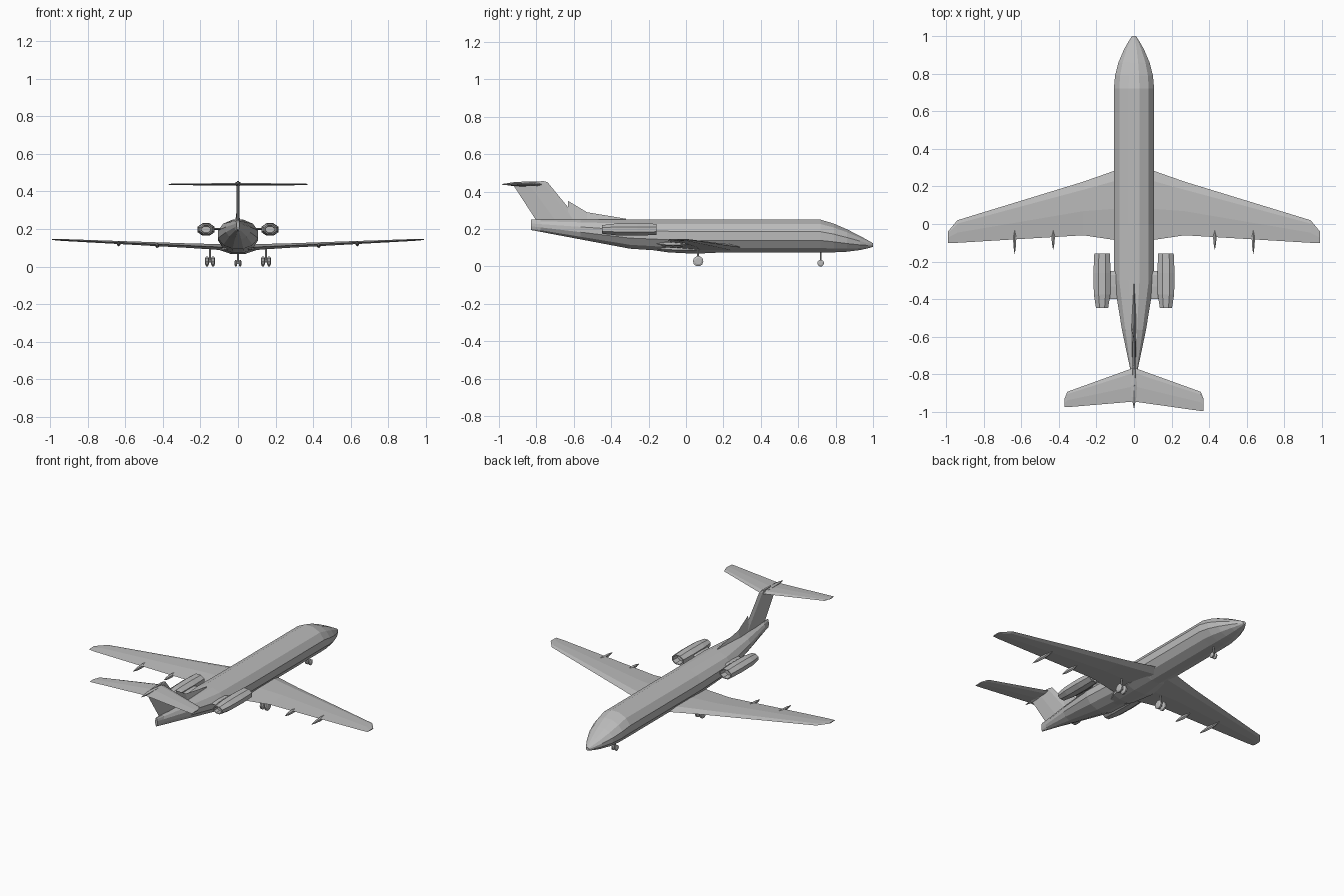
import bpy, bmesh
from math import cos, sin, pi
from mathutils import Vector

if "Cube" in bpy.data.objects:
    bpy.data.objects.remove(bpy.data.objects["Cube"])

GREY = (0.5, 0.5, 0.5, 1)
grey = bpy.data.materials.new("airframe grey")
grey.use_nodes = True
grey.diffuse_color = GREY
grey.node_tree.nodes["Principled BSDF"].inputs["Base Color"].default_value = GREY

UP = Vector((0, 0, 1))
SIDEWAYS = Vector((1, 0, 0))


def loft(name, rings):
    """Skin a series of equal-length point rings and cap both ends."""
    bm = bmesh.new()
    loops = [[bm.verts.new(point) for point in ring] for ring in rings]
    for near, far in zip(loops, loops[1:]):
        for i in range(len(near)):
            bm.faces.new((near[i - 1], near[i], far[i], far[i - 1]))
    bm.faces.new(loops[0])
    bm.faces.new(loops[-1])
    bmesh.ops.recalc_face_normals(bm, faces=bm.faces)
    mesh = bpy.data.meshes.new(name)
    bm.to_mesh(mesh)
    bm.free()
    mesh.materials.append(grey)
    bpy.context.collection.objects.link(bpy.data.objects.new(name, mesh))


def oval(x, y, z, half_width, half_height, sides):
    """Faceted oval ring facing along y, flat on top."""
    reach = 1 / cos(pi / sides)
    angles = [(i + 0.5) * 2 * pi / sides for i in range(sides)]
    return [(x + half_width * reach * cos(a), y, z + half_height * reach * sin(a)) for a in angles]


def pod(name, centre, half_size, profile, sides):
    """Streamlined body; the profile lists (position along length, girth)."""
    x, y, z = centre
    width, length, height = half_size
    loft(name, [oval(x, y + t * length, z, width * girth, height * girth, sides)
                for t, girth in profile])


def blade(name, stations, normal):
    """Tapered six-sided aerofoil through pairs of leading and trailing points."""
    rings = []
    for lead, trail in stations:
        lead, trail = Vector(lead), Vector(trail)
        bulge = normal * (lead - trail).length / 24
        front, rear = lead.lerp(trail, 0.15), lead.lerp(trail, 0.55)
        rings.append([lead, front + bulge, rear + bulge, trail, rear - bulge, front - bulge])
    loft(name, rings)


def rod(name, start, end, radius):
    """Thin six-sided strut between two points."""
    start, end = Vector(start), Vector(end)
    turn = (end - start).to_track_quat('Z', 'Y')
    circle = [turn @ Vector((radius * cos(i * pi / 3), radius * sin(i * pi / 3), 0))
              for i in range(6)]
    loft(name, [[point + offset for offset in circle] for point in (start, end)])


def wheel(name, x, y, radius, half_width):
    """Chunky tyre with bevelled shoulders, resting on the ground."""
    rings = []
    for across, size in ((-1, 0.6), (-0.5, 1), (0.5, 1), (1, 0.6)):
        spokes = [(radius * size * cos(i * pi / 5), radius * size * sin(i * pi / 5))
                  for i in range(10)]
        rings.append([(x + across * half_width, y + a, radius + b) for a, b in spokes])
    loft(name, rings)


# Fuselage: tapered tail, straight barrel, drooping nose
RADIUS, ROOF, KEEL = 0.107, 0.25, 0.075
TAIL_START, TAIL_LENGTH = -0.3, 0.53
NOSE_START, NOSE_LENGTH = 0.72, 0.28
sections = []
for t in (1, 0.9, 0.5, 0):
    sections.append((TAIL_START - TAIL_LENGTH * t, RADIUS * (1 - 0.93 * t ** 1.2),
                     KEEL + 0.02 + 0.1 * t, ROOF))
sections.append((0, RADIUS, KEEL, ROOF))
for t in (0, 0.25, 0.5, 0.75, 0.9, 1):
    sections.append((NOSE_START + NOSE_LENGTH * t, RADIUS * (1 - 0.9 * t * t),
                     KEEL + 0.03 * t ** 3, ROOF - 0.126 * t ** 1.3))
loft("fuselage", [oval(0, y, (low + high) / 2, width, (high - low) / 2, 12)
                  for y, width, low, high in sections])

# Belly fairing under the wing roots
SPINDLE = [(t, 1 - 0.9 * t * t) for t in (-1, -0.5, 0, 0.5, 1)]
pod("belly_fairing", (0, 0.05, 0.1), (0.095, 0.29, 0.032), SPINDLE, 8)

# Fin, its dorsal fillet and the bullet joining it to the tailplane
blade("fin", [((0, -0.56, 0.23), (0, -0.79, 0.23)),
              ((0, -0.74, 0.45), (0, -0.92, 0.43)),
              ((0, -0.76, 0.456), (0, -0.9, 0.452))], SIDEWAYS)
loft("dorsal_fillet", [[(-width, y, 0.24), (0, y, ridge), (width, y, 0.24)]
                       for y, ridge, width in ((-0.32, 0.255, 0.004), (-0.53, 0.29, 0.015),
                                               (-0.63, 0.35, 0.01))])
pod("tailplane_bullet", (0, -0.86, 0.44), (0.016, 0.12, 0.012), SPINDLE, 6)


def wing_point(x, y):
    """Point on the main wing plane, which rises towards the tips."""
    return x, y, 0.1 + 0.045 * abs(x)


# Nacelle profile with recessed inlet and exhaust, from back to front
NACELLE = [(-0.8, 0.5), (-1, 0.55), (-1, 0.7), (-0.5, 0.95), (0.3, 1),
           (1, 0.9), (1, 0.75), (0.7, 0.7)]

for s, side in ((1, "left"), (-1, "right")):
    # Main wing with cranked leading and trailing edges and a clipped tip
    planform = [(0, 0.32, -0.1), (0.27, 0.225, -0.06), (0.94, 0.02, -0.1), (0.99, -0.04, -0.1)]
    blade(side + "_wing", [(wing_point(s * x, lead), wing_point(s * x, trail))
                           for x, lead, trail in planform], UP)

    # Tailplane, slightly longer in chord on the left
    tip = -0.985 - 0.01 * s
    blade(side + "_tailplane", [((s * x, lead, 0.438), (s * x, trail, 0.438))
                                for x, lead, trail in ((0, -0.765, -0.945), (0.355, -0.893, tip),
                                                       (0.37, -0.93, tip))], UP)

    # Flap track fairings
    for place, x, length in (("inner", 0.43, 0.065), ("outer", 0.635, 0.09)):
        x, y, z = wing_point(s * x, -0.07)
        pod(f"{side}_{place}_flap_fairing", (x, y, z - 0.007), (0.009, length, 0.012), SPINDLE, 6)

    # Engine nacelle on a stub pylon
    pod(side + "_engine", (s * 0.17, -0.303, 0.198), (0.046, 0.145, 0.033), NACELLE, 8)
    blade(side + "_pylon", [((s * x, -0.25, 0.2), (s * x, -0.4, 0.2)) for x in (0.06, 0.14)], UP)

    # Main landing gear with paired wheels
    gear_x, gear_y, tyre, track = s * 0.149, 0.065, 0.028, 0.016
    hub = Vector((gear_x, gear_y, tyre))
    rod(side + "_main_strut", hub, hub + UP * 0.08, 0.006)
    rod(side + "_main_axle", hub - SIDEWAYS * track, hub + SIDEWAYS * track, 0.006)
    for place, shift in (("inner", -track), ("outer", track)):
        wheel(f"{side}_main_{place}_wheel", gear_x + s * shift, gear_y, tyre, 0.01)

    # Nose wheel
    wheel(side + "_nose_wheel", s * 0.011, NOSE_START, 0.018, 0.007)

# Nose gear leg
nose_hub = Vector((0, NOSE_START, 0.018))
rod("nose_strut", nose_hub, nose_hub + UP * 0.07, 0.005)
rod("nose_axle", nose_hub - SIDEWAYS * 0.01, nose_hub + SIDEWAYS * 0.01, 0.004)
